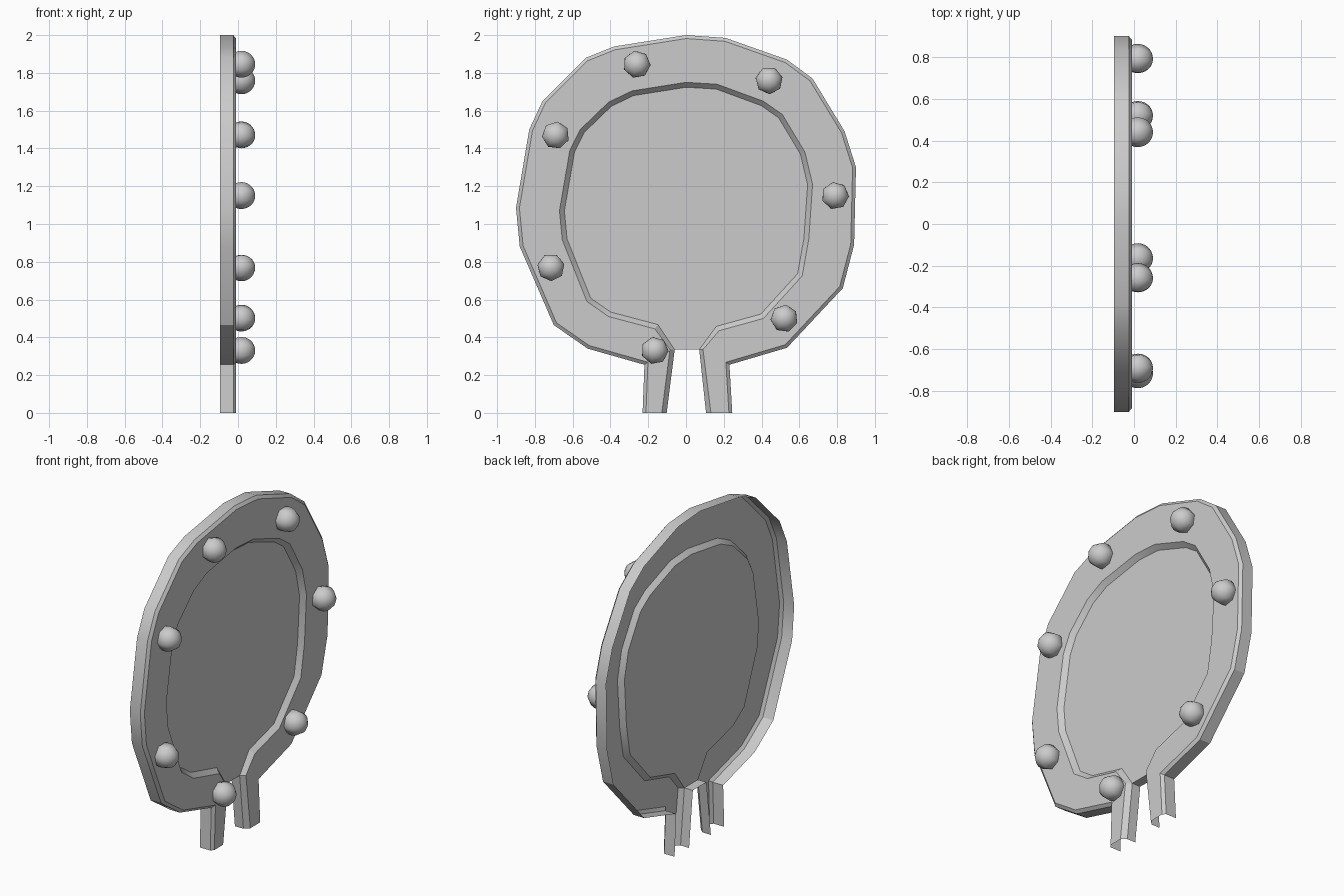
import bpy, bmesh, math
from mathutils import Vector

if "Cube" in bpy.data.objects:
    bpy.data.objects.remove(bpy.data.objects["Cube"])

BACK, EDGE, FRONT, RECESS = -0.095, -0.025, -0.01, -0.038

# Outlines (y, z), from the right leg round the top to the left leg
OUTER = [(.245, 0), (.23, .255), (.23, .255), (.535, .345), (.83, .66), (.89, .89),
         (.9, 1.3), (.84, 1.49), (.67, 1.77), (.535, 1.87), (.21, 1.985), (0, 2),
         (-.38, 1.94), (-.53, 1.88), (-.76, 1.65), (-.83, 1.5), (-.9, 1.085),
         (-.88, .88), (-.70, .465), (-.52, .34), (-.22, .255), (-.22, .255), (-.23, 0)]
INNER = [(.132, 0), (.09, .335), (.175, .435), (.41, .50), (.615, .725), (.65, .92),
         (.67, 1.21), (.63, 1.38), (.51, 1.58), (.41, 1.65), (.165, 1.74), (0, 1.75),
         (-.285, 1.705), (-.41, 1.645), (-.56, 1.5), (-.615, 1.39), (-.67, 1.07),
         (-.655, .915), (-.525, .59), (-.41, .51), (-.165, .445), (-.085, .335), (-.128, 0)]
STUDS = [(-.26, 1.845), (.44, 1.76), (-.69, 1.47), (.79, 1.15),
         (-.715, .77), (.52, .50), (-.165, .33)]


def inset(points, dist):
    """Move an open outline towards its left side, keeping end heights."""
    pts = [Vector(p) for p in points]
    out = []
    for i, p in enumerate(pts):
        before = [q for q in pts[:i] if (q - p).length > 1e-5]
        after = [q for q in pts[i + 1:] if (q - p).length > 1e-5]
        dirs = []
        if before:
            dirs.append((p - before[-1]).normalized())
        if after:
            dirs.append((after[0] - p).normalized())
        normals = [Vector((-d.y, d.x)) for d in dirs]
        n = sum(normals, Vector((0, 0))).normalized()
        q = p + n * dist / max(0.5, n.dot(normals[0]))
        out.append((q.x, p.y if i in (0, len(pts) - 1) else q.y))
    return out


def finish(name, bm, angle):
    bmesh.ops.remove_doubles(bm, verts=bm.verts, dist=1e-5)
    bmesh.ops.recalc_face_normals(bm, faces=bm.faces)
    mesh = bpy.data.meshes.new(name)
    bm.to_mesh(mesh)
    bm.free()
    obj = bpy.data.objects.new(name, mesh)
    bpy.context.collection.objects.link(obj)
    bpy.ops.object.select_all(action='DESELECT')
    obj.select_set(True)
    bpy.context.view_layer.objects.active = obj
    bpy.ops.object.shade_smooth_by_angle(angle=math.radians(angle))
    return obj


# Pressed plate: outer wall, bevel, flat band, step down to the recessed panel
bm = bmesh.new()
floor = inset(INNER, .026)
floor[1], floor[-2] = (.07, .335), (-.06, .335)
rows = [(BACK, OUTER), (EDGE, OUTER), (FRONT, inset(OUTER, .018)),
        (FRONT, INNER), (RECESS, floor)]
rings = [[bm.verts.new((x, y, z)) for y, z in pts] for x, pts in rows]
for a, b in zip(rings, rings[1:]):
    for i in range(len(a) - 1):
        bm.faces.new((a[i], a[i + 1], b[i + 1], b[i]))
low = rings[-1]
bm.faces.new(low[1:-1])

# Walls round the slot between the legs
slot = [low[0], low[1], low[-2], low[-1]]
deep = [bm.verts.new((BACK, v.co.y, v.co.z)) for v in slot]
for i in range(3):
    bm.faces.new((slot[i], slot[i + 1], deep[i + 1], deep[i]))
bmesh.ops.dissolve_degenerate(bm, dist=1e-5, edges=bm.edges)
finish("pressed_plate", bm, 28)

# Round studs: seven-sided domes cut off at the plate
R, CX, SIDES, RINGS = .073, .018, 7, 9
start = math.acos((FRONT - CX) / R)
for k, (y, z) in enumerate(STUDS):
    bm = bmesh.new()
    turn = math.radians(100) + k * .3
    prev = None
    for j in range(RINGS):
        t = start * (1 - j / RINGS)
        ring = [bm.verts.new((CX + R * math.cos(t),
                              y + R * math.sin(t) * math.cos(turn + math.tau * s / SIDES),
                              z + R * math.sin(t) * math.sin(turn + math.tau * s / SIDES)))
                for s in range(SIDES)]
        if prev:
            for s in range(SIDES):
                n = (s + 1) % SIDES
                bm.faces.new((prev[s], prev[n], ring[n], ring[s]))
        prev = ring
    tip = bm.verts.new((CX + R, y, z))
    for s in range(SIDES):
        bm.faces.new((prev[s], prev[(s + 1) % SIDES], tip))
    bmesh.ops.recalc_face_normals(bm, faces=bm.faces)
    finish(f"stud_{k + 1}", bm, 60)
